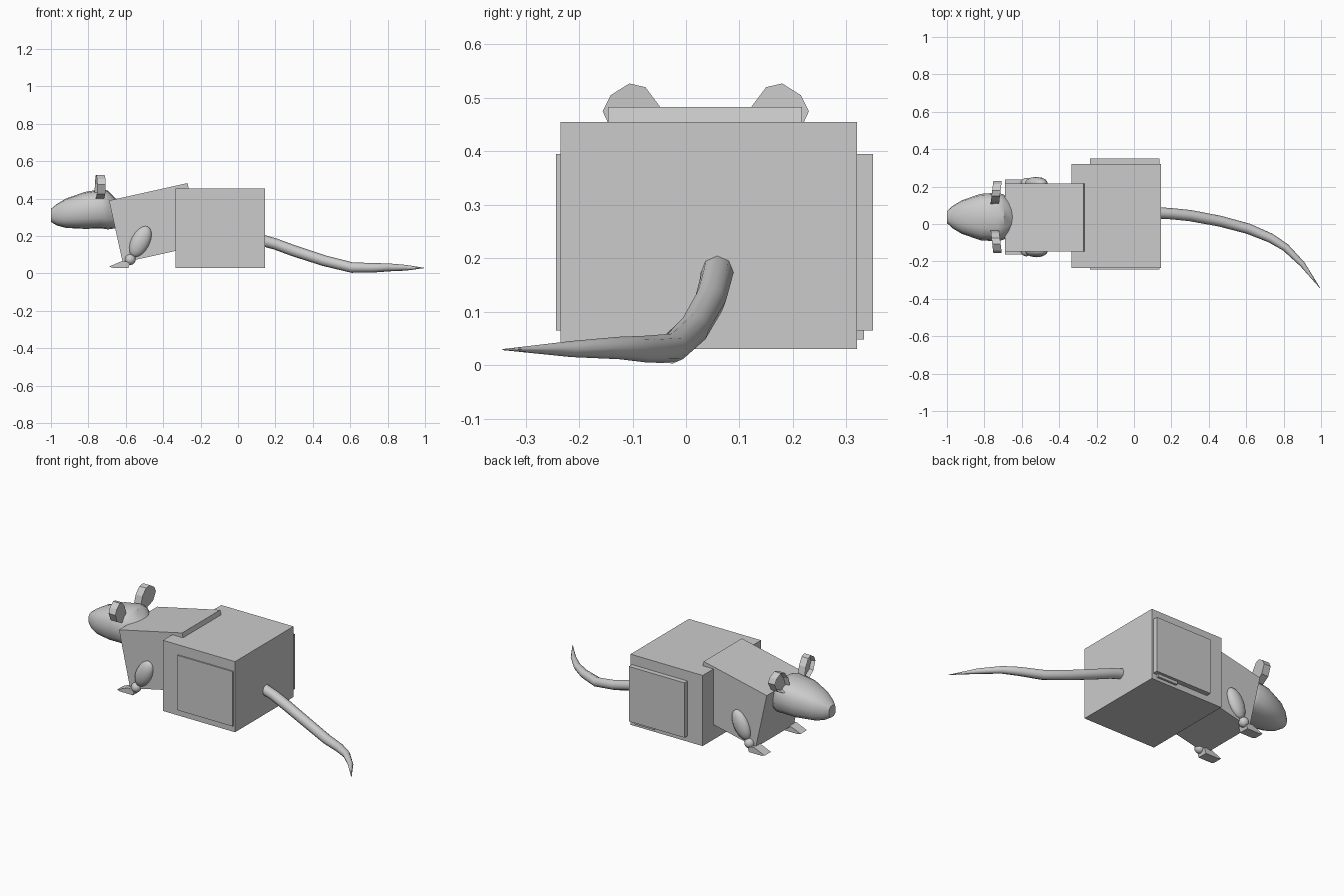
import bpy, bmesh, math
from mathutils import Vector

if "Cube" in bpy.data.objects:
    bpy.data.objects.remove(bpy.data.objects["Cube"])

CY = 0.037  # centre line of the animal in y


def finish(name, bm, smooth=None):
    bmesh.ops.recalc_face_normals(bm, faces=bm.faces[:])
    me = bpy.data.meshes.new(name)
    bm.to_mesh(me)
    bm.free()
    ob = bpy.data.objects.new(name, me)
    bpy.context.collection.objects.link(ob)
    if smooth:
        bpy.ops.object.select_all(action='DESELECT')
        ob.select_set(True)
        bpy.context.view_layer.objects.active = ob
        bpy.ops.object.shade_smooth_by_angle(angle=math.radians(smooth))
    return ob


def box(name, lo, hi):
    bm = bmesh.new()
    bmesh.ops.create_cube(bm, size=1)
    lo, hi = Vector(lo), Vector(hi)
    bmesh.ops.scale(bm, vec=hi - lo, verts=bm.verts)
    ob = finish(name, bm)
    ob.location = (lo + hi) / 2
    return ob


def ellipsoid(name, loc, radii, tilt=0):
    bm = bmesh.new()
    bmesh.ops.create_uvsphere(bm, u_segments=16, v_segments=10, radius=1)
    bmesh.ops.scale(bm, vec=radii, verts=bm.verts)
    ob = finish(name, bm, 60)
    ob.location = loc
    ob.rotation_euler.y = math.radians(tilt)


def skin(bm, rings):
    # join consecutive vertex rings and cap both ends
    for a, b in zip(rings, rings[1:]):
        n = len(a)
        for i in range(n):
            bm.faces.new((a[i], a[(i + 1) % n], b[(i + 1) % n], b[i]))
    bm.faces.new(rings[0])
    bm.faces.new(rings[-1])


def prism(bm, pts, offset):
    a = [bm.verts.new(p) for p in pts]
    b = [bm.verts.new(Vector(p) + Vector(offset)) for p in pts]
    skin(bm, [a, b])


# rear body, haunch panels and the visible hind foot
box("rear_body", (-0.335, -0.235, 0.03), (0.145, 0.32, 0.455))
box("haunch_right", (-0.235, -0.243, 0.065), (0.135, -0.1, 0.395))
box("haunch_left", (-0.235, 0.2, 0.065), (0.135, 0.35, 0.395))
box("hind_foot", (-0.02, 0.25, 0.048), (0.11, 0.333, 0.075))

# tilted chest
chest = box("chest", (-0.658, -0.146, 0.1), (-0.228, 0.217, 0.44))
chest.location.z = 0.27
chest.rotation_euler.y = math.radians(-12.5)

# head: rings of x, bottom z, top z, half width
bm = bmesh.new()
rings = []
for x, z0, z1, w in [(-1.0, 0.275, 0.345, 0.032), (-0.97, 0.257, 0.37, 0.06),
                     (-0.92, 0.243, 0.4, 0.09), (-0.82, 0.238, 0.435, 0.124),
                     (-0.73, 0.24, 0.45, 0.13), (-0.695, 0.235, 0.443, 0.12),
                     (-0.66, 0.24, 0.405, 0.09), (-0.62, 0.26, 0.38, 0.07)]:
    ring = []
    for i in range(16):
        t = 2 * math.pi * i / 16
        c, s = math.cos(t), math.sin(t)
        c = math.copysign(abs(c) ** 0.8, c)
        s = math.copysign(abs(s) ** 0.8, s)
        ring.append(bm.verts.new((x, CY + w * c, (z0 + z1) / 2 + (z1 - z0) / 2 * s)))
    rings.append(ring)
skin(bm, rings)
finish("head", bm, 35)

# ears: cupped slabs, mirrored about the centre line
EAR = [(0.065, 0.41), (0.083, 0.48), (0.113, 0.52), (0.143, 0.527),
       (0.178, 0.505), (0.193, 0.475), (0.17, 0.425), (0.12, 0.4)]
for side, label in ((1, "left"), (-1, "right")):
    bm = bmesh.new()
    prism(bm, [(-0.768 + (y - 0.06) * 0.12, CY + side * y, z) for y, z in EAR], (0.045, 0, 0))
    bmesh.ops.recalc_face_normals(bm, faces=bm.faces[:])
    face = min((f for f in bm.faces if len(f.verts) == len(EAR)),
               key=lambda f: f.calc_center_median().x)
    bmesh.ops.inset_region(bm, faces=[face], thickness=0.012)
    bmesh.ops.translate(bm, verts=face.verts[:], vec=(0.022, 0, 0))
    finish("ear_" + label, bm)

    # front leg, ankle and wedge foot
    ly = CY + side * 0.181
    ellipsoid("front_leg_" + label, (-0.522, ly, 0.17), (0.05, 0.034, 0.09), 27)
    ellipsoid("ankle_" + label, (-0.576, ly, 0.074), (0.029, 0.029, 0.029))
    bm = bmesh.new()
    py = ly - side * 0.01
    prism(bm, [(x, py - 0.03, z) for x, z in
               [(-0.69, 0.036), (-0.67, 0.03), (-0.585, 0.03), (-0.575, 0.062), (-0.62, 0.066)]],
          (0, 0.06, 0))
    finish("front_foot_" + label, bm)

# tail: tapering octagonal tube along a path of x, y, z, radius
path = [(0.1, 0.061, 0.185, 0.031), (0.2, 0.055, 0.157, 0.03), (0.3, 0.045, 0.12, 0.03),
        (0.46, 0.015, 0.068, 0.029), (0.61, -0.025, 0.031, 0.028), (0.73, -0.075, 0.03, 0.025),
        (0.81, -0.125, 0.032, 0.021), (0.9, -0.215, 0.03, 0.015), (0.995, -0.343, 0.029, 0.001)]
bm = bmesh.new()
rings = []
for k, (x, y, z, r) in enumerate(path):
    a, b = path[max(k - 1, 0)], path[min(k + 1, len(path) - 1)]
    d = (Vector(b[:3]) - Vector(a[:3])).normalized()
    u = d.cross(Vector((0, 0, 1))).normalized()
    v = u.cross(d)
    rings.append([bm.verts.new(Vector((x, y, z)) + r * (math.cos(t) * u + math.sin(t) * v))
                  for t in (math.pi / 4 * i for i in range(8))])
skin(bm, rings)
finish("tail", bm, 60)
